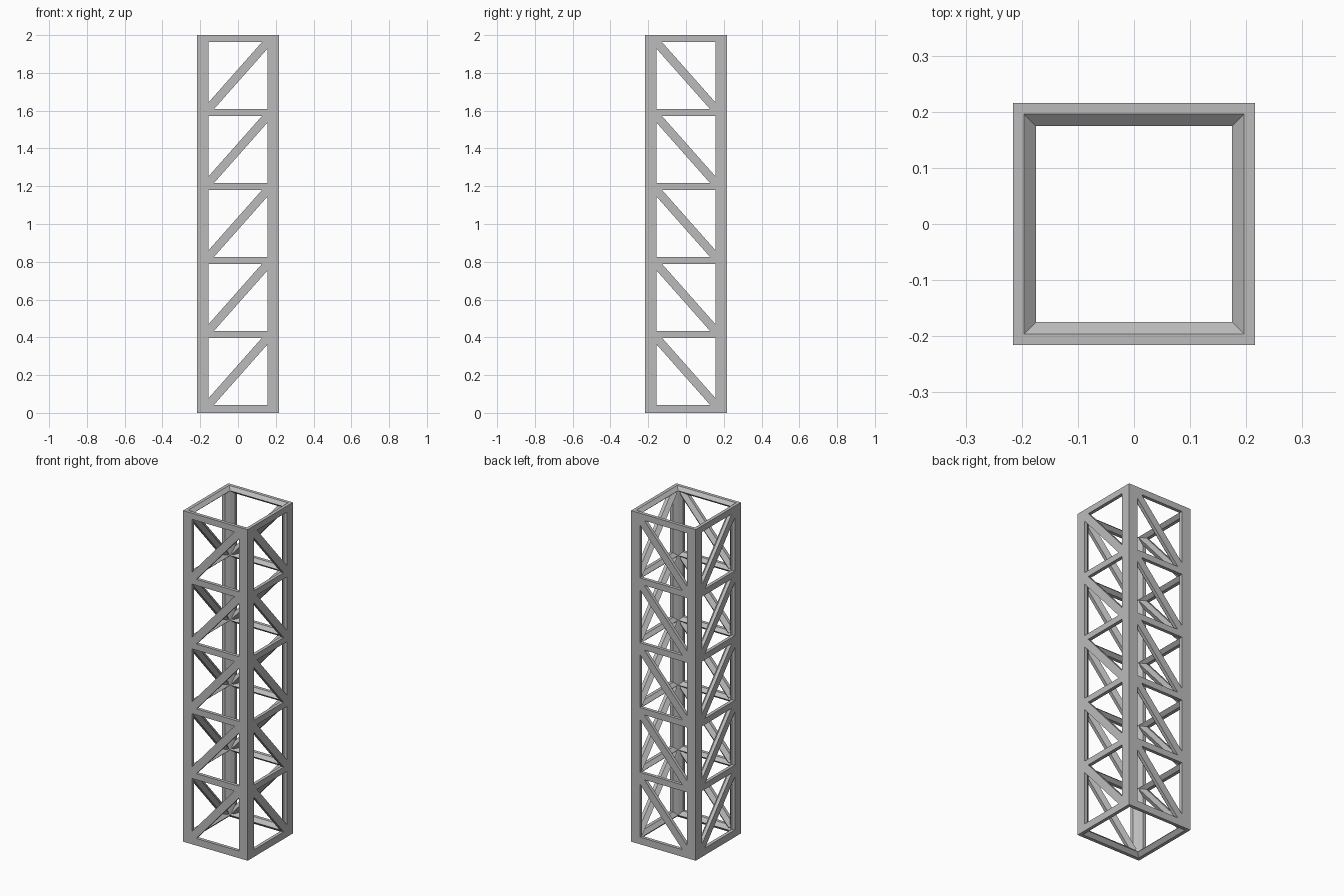
import bpy, bmesh
from mathutils import Vector

if "Cube" in bpy.data.objects:
    bpy.data.objects.remove(bpy.data.objects["Cube"], do_unlink=True)

steel = bpy.data.materials.new("grey steel")
steel.use_nodes = True
GREY = (0.5, 0.5, 0.5, 1)
steel.diffuse_color = GREY
steel.node_tree.nodes["Principled BSDF"].inputs["Base Color"].default_value = GREY

HALF = 0.216      # outer half width of the tower
LEG = 0.059       # face width of a corner post
FLAT, DEEP = 0.02, 0.041   # depth of the square part and of the inner ridge
BAYS = 5
BAR = 0.037


def loft(name, loops, closed=False):
    """Skin a list of equal point loops, capping the ends unless closed."""
    bm = bmesh.new()
    rings = [[bm.verts.new(p) for p in loop] for loop in loops]
    n = len(rings[0])
    pairs = list(zip(rings, rings[1:]))
    if closed:
        pairs.append((rings[-1], rings[0]))
    else:
        bm.faces.new(rings[0])
        bm.faces.new(rings[-1])
    for a, b in pairs:
        for i in range(n):
            j = (i + 1) % n
            bm.faces.new((a[i], a[j], b[j], b[i]))
    bmesh.ops.recalc_face_normals(bm, faces=bm.faces)
    mesh = bpy.data.meshes.new(name)
    bm.to_mesh(mesh)
    bm.free()
    mesh.materials.append(steel)
    obj = bpy.data.objects.new(name, mesh)
    bpy.context.collection.objects.link(obj)
    return obj


def ridge_profile(width):
    """Pairs of (offset across, depth inward): flat outside, ridge inside."""
    h = width / 2
    return [(-h, 0), (h, 0), (h, FLAT), (0, DEEP), (-h, FLAT)]


CORNERS = [(-1, -1), (1, -1), (1, 1), (-1, 1)]

# Corner posts with a chamfered inner edge
tip, inner, shoulder = HALF - LEG, HALF - DEEP, HALF - FLAT
plan = [(HALF, HALF), (tip, HALF), (tip, shoulder), (inner, inner),
        (shoulder, tip), (HALF, tip)]
for sx, sy in CORNERS:
    loft("corner_post", [[(sx * x, sy * y, z) for x, y in plan]
                         for z in (0.02, 1.98)])

# Mitred horizontal frames: one at the base and one above each bay
bars = [(0.0, 0.043)]
pitch = (2 - 0.043) / BAYS
for i in range(1, BAYS + 1):
    top = 0.043 + i * pitch
    bars.append((top - BAR, top))
for low, high in bars:
    mid = (low + high) / 2
    profile = ridge_profile(high - low)
    loft("horizontal_frame",
         [[(sx * (HALF - d), sy * (HALF - d), mid + u) for u, d in profile]
          for sx, sy in CORNERS], closed=True)


# Diagonal braces, running from corner to corner of each opening
def brace(name, start, end, inward):
    along = (end - start).normalized()
    across = along.cross(inward)
    ends = (start - along * 0.01, end + along * 0.01)
    loft(name, [[p + across * u + inward * d for u, d in ridge_profile(0.045)]
                for p in ends])


for (_, low), (high, _) in zip(bars, bars[1:]):
    for s in (-1, 1):
        brace("front_brace" if s < 0 else "back_brace",
              Vector((-tip, s * HALF, low)), Vector((tip, s * HALF, high)),
              Vector((0, -s, 0)))
        brace("right_brace" if s < 0 else "left_brace",
              Vector((s * HALF, tip, low)), Vector((s * HALF, -tip, high)),
              Vector((-s, 0, 0)))
